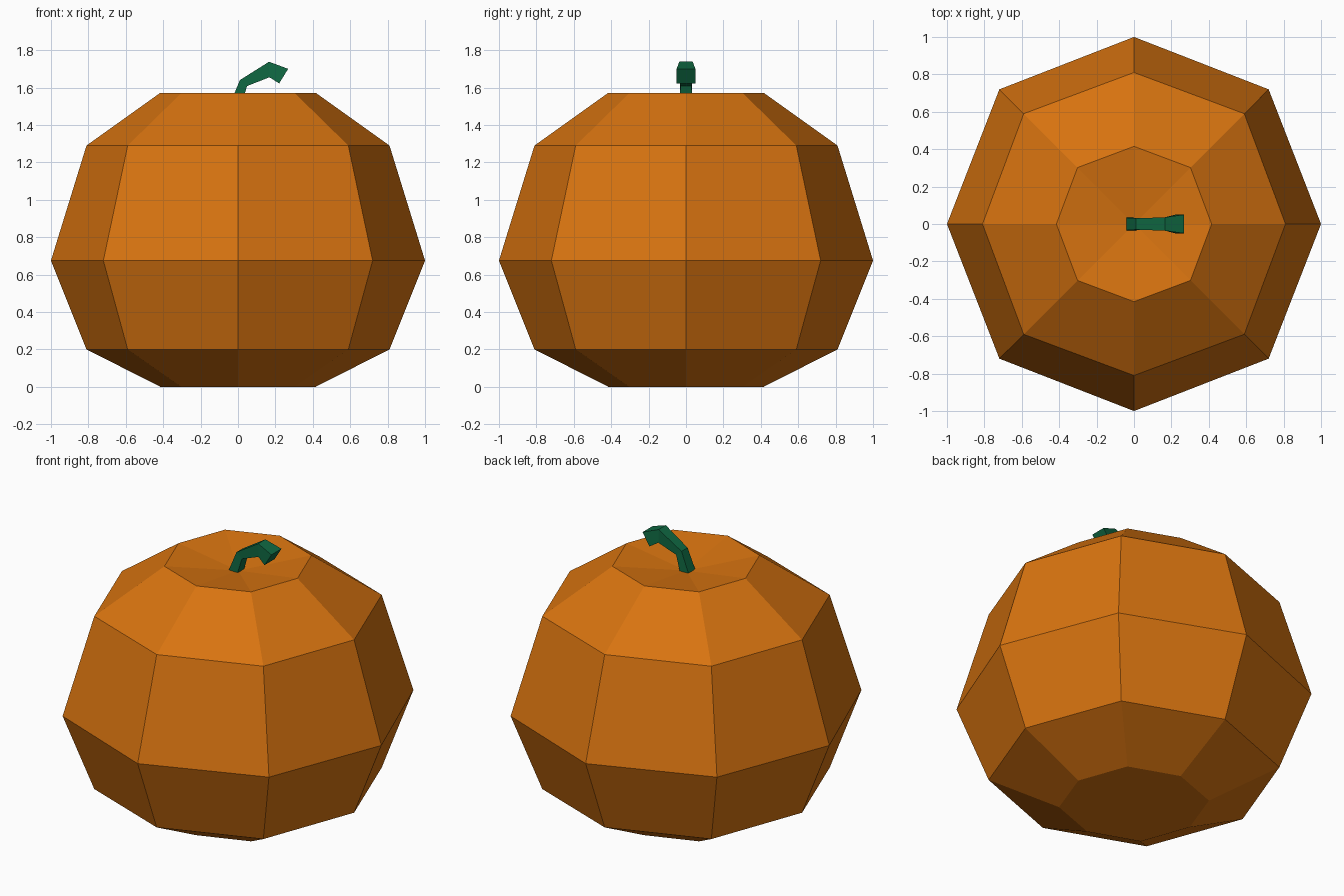
import bpy, bmesh, math

if "Cube" in bpy.data.objects:
    bpy.data.objects.remove(bpy.data.objects["Cube"])


def flat_material(name, colour):
    mat = bpy.data.materials.new(name)
    mat.diffuse_color = (*colour, 1)
    mat.use_nodes = True
    mat.node_tree.nodes["Principled BSDF"].inputs["Base Color"].default_value = mat.diffuse_color
    return mat


def loft(name, rings, mat, cap_centre=None):
    """Skin consecutive rings of points; an optional point makes a dished top cap."""
    bm = bmesh.new()
    loops = [[bm.verts.new(p) for p in ring] for ring in rings]
    n = len(loops[0])
    for a, b in zip(loops, loops[1:]):
        for i in range(n):
            j = (i + 1) % n
            bm.faces.new((a[i], a[j], b[j], b[i]))
    bm.faces.new(loops[0][::-1])
    if cap_centre:
        c = bm.verts.new(cap_centre)
        for i in range(n):
            bm.faces.new((loops[-1][i], loops[-1][(i + 1) % n], c))
    else:
        bm.faces.new(loops[-1])
    bmesh.ops.recalc_face_normals(bm, faces=bm.faces)
    mesh = bpy.data.meshes.new(name)
    bm.to_mesh(mesh)
    bm.free()
    mesh.materials.append(mat)
    obj = bpy.data.objects.new(name, mesh)
    bpy.context.collection.objects.link(obj)
    return obj


orange = flat_material("pumpkin orange", (0.68, 0.172, 0.005))
green = flat_material("stem green", (0.005, 0.14, 0.055))

# Pumpkin body: eight-sided rings (height, axis radius, diagonal radius)
profile = [(0.0, 0.415, 0.43), (0.2, 0.81, 0.834), (0.675, 1.0, 1.018),
           (1.29, 0.81, 0.834), (1.572, 0.415, 0.427)]
rings = []
for z, r_axis, r_diag in profile:
    radii = [r_diag if i % 2 else r_axis for i in range(8)]
    rings.append([(r * math.cos(i * math.pi / 4), r * math.sin(i * math.pi / 4), z)
                  for i, r in enumerate(radii)])
loft("pumpkin_body", rings, orange, cap_centre=(0, 0, 1.51))

# Stem: bent square tube (upper x, z, lower x, z, half width)
sections = [(-0.045, 1.505, 0.015, 1.495, 0.034), (0.01, 1.64, 0.048, 1.608, 0.03),
            (0.166, 1.738, 0.168, 1.655, 0.036), (0.268, 1.70, 0.22, 1.622, 0.05)]
loft("stem", [[(ux, -w, uz), (ux, w, uz), (lx, w, lz), (lx, -w, lz)]
              for ux, uz, lx, lz, w in sections], green)
